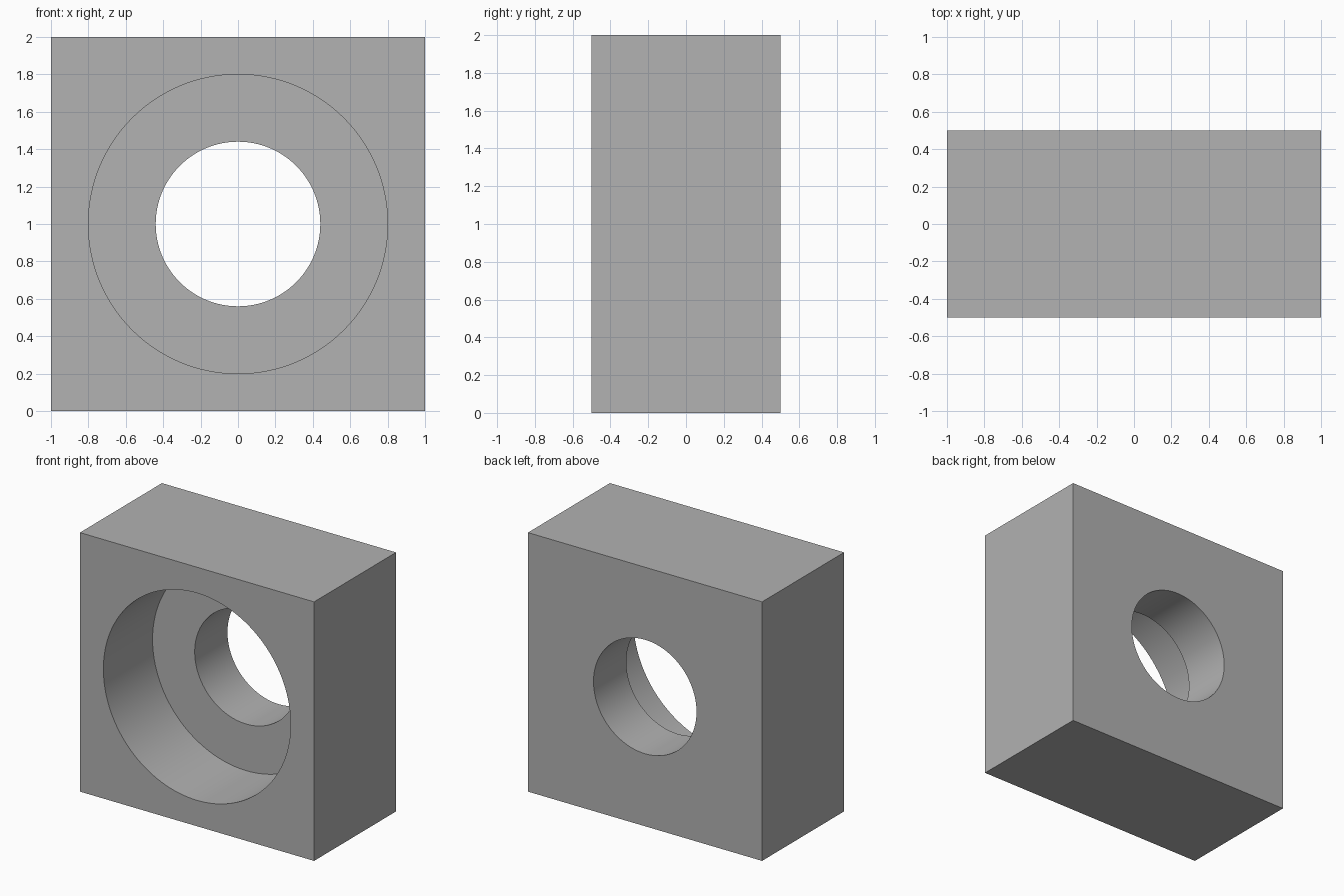
import bpy
import math

default_cube = bpy.data.objects.get("Cube")
if default_cube:
    bpy.data.objects.remove(default_cube, do_unlink=True)

WIDTH, DEPTH, HEIGHT = 2.0, 1.0, 2.0
BORE_RADIUS, BORE_DEPTH = 0.8, 0.6
HOLE_RADIUS = 0.44
MARGIN = 0.2

# Single grey material
grey = bpy.data.materials.new("grey")
grey.use_nodes = True
colour = (0.445, 0.445, 0.445, 1.0)
grey.diffuse_color = colour
grey.node_tree.nodes["Principled BSDF"].inputs["Base Color"].default_value = colour

# Square block
bpy.ops.mesh.primitive_cube_add(size=1, location=(0, 0, HEIGHT / 2))
block = bpy.context.object
block.name = "block"
block.scale = (WIDTH, DEPTH, HEIGHT)
bpy.ops.object.transform_apply(location=False, rotation=False, scale=True)
block.data.materials.append(grey)


def drill(name, radius, y_start, y_end):
    """Cut a round hole through the block along y."""
    bpy.ops.mesh.primitive_cylinder_add(
        vertices=128, radius=radius, depth=y_end - y_start,
        location=(0, (y_start + y_end) / 2, HEIGHT / 2),
        rotation=(math.pi / 2, 0, 0))
    cutter = bpy.context.object
    cutter.name = name
    cutter.hide_render = True
    cutter.data.materials.append(grey)
    bpy.context.view_layer.objects.active = block
    cut = block.modifiers.new(name, "BOOLEAN")
    cut.operation = "DIFFERENCE"
    cut.solver = "EXACT"
    cut.object = cutter
    bpy.ops.object.modifier_apply(modifier=cut.name)
    bpy.data.objects.remove(cutter, do_unlink=True)


# Wide recess from the front, then the narrower through hole
front = -DEPTH / 2
drill("front_recess", BORE_RADIUS, front - MARGIN, front + BORE_DEPTH)
drill("through_hole", HOLE_RADIUS, front - MARGIN, DEPTH / 2 + MARGIN)

# Smooth bore walls with sharp rims
bpy.ops.object.select_all(action="DESELECT")
block.select_set(True)
bpy.context.view_layer.objects.active = block
bpy.ops.object.shade_smooth_by_angle(angle=math.radians(30))
